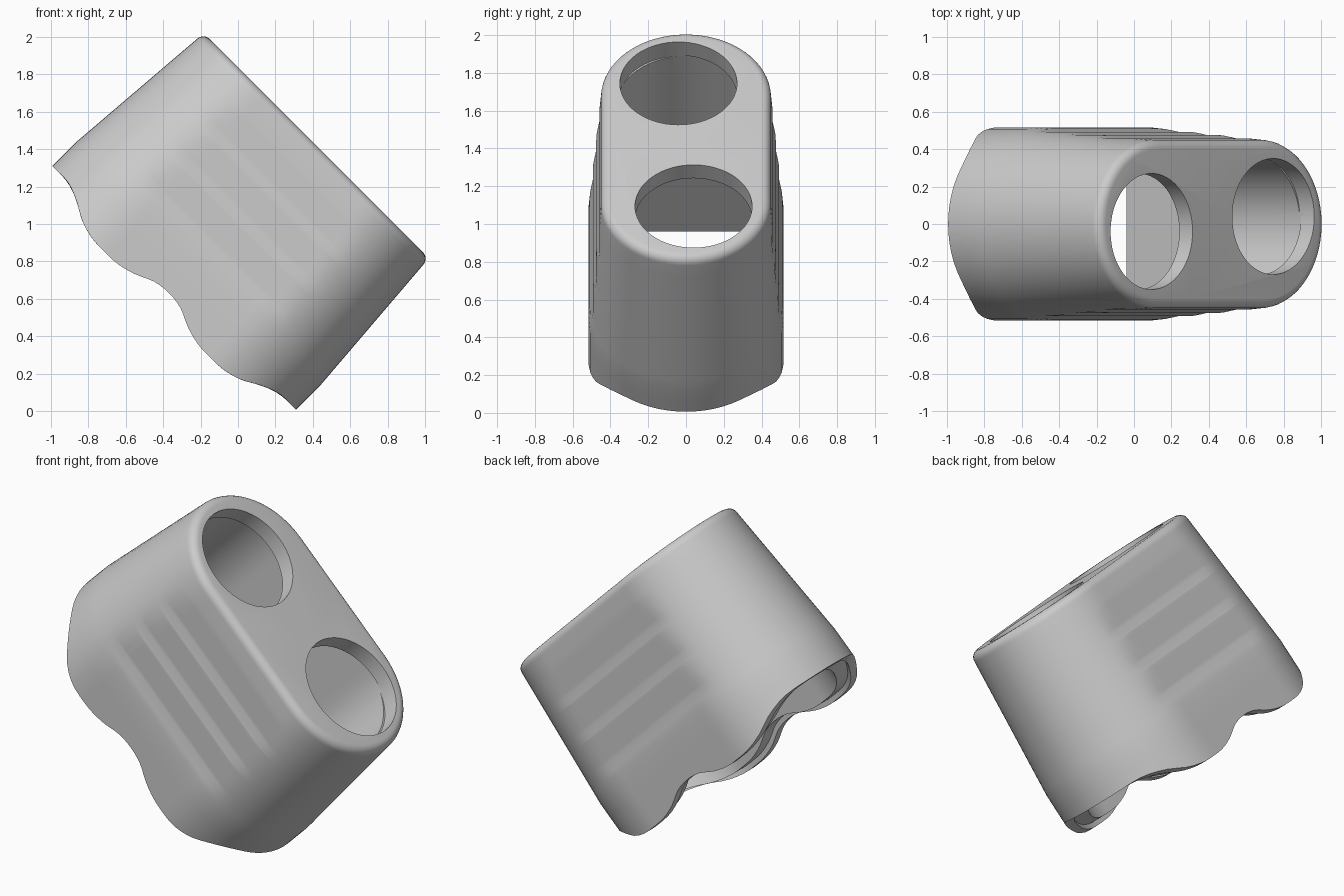
import bpy, bmesh
from math import pi, sin, cos, sqrt
from mathutils import Matrix, Vector

cube = bpy.data.objects.get("Cube")
if cube:
    bpy.data.objects.remove(cube)

STRAIGHT, TOP, PLATE, FILLET = 0.405, 1.30, 0.10, 0.05
RIM, LEDGE, CAVITY = 0.055, 0.03, 0.368
K = sqrt(0.5)
# local (length, width, height) leaned over by 45 degrees
LEAN = Matrix(((K, 0, K, -0.5), (0, 1, 0, 0), (-K, 0, K, 0.5), (0, 0, 0, 1)))

grey = bpy.data.materials.new("plain grey")
grey.use_nodes = True
grey.diffuse_color = (0.6, 0.6, 0.6, 1)
grey.node_tree.nodes["Principled BSDF"].inputs["Base Color"].default_value = (0.6, 0.6, 0.6, 1)


def make_object(name, bm):
    bmesh.ops.recalc_face_normals(bm, faces=bm.faces)
    bm.transform(LEAN)
    mesh = bpy.data.meshes.new(name)
    bm.to_mesh(mesh)
    bm.free()
    mesh.materials.append(grey)
    obj = bpy.data.objects.new(name, mesh)
    bpy.context.collection.objects.link(obj)
    return obj


def radius(w):
    """Drafted wall: wider towards the open end."""
    return 0.45 + 0.067 * min(1, max(0, (1.25 - w) / 0.85))


# grip bands: flat stretch, then a short step out to the drafted wall
BANDS = (1.15, 0.93, 0.71)
FLAT, STEP = 0.17, 0.05


def grip(w):
    for top in BANDS:
        if top - FLAT - 0.001 <= w <= top:
            return radius(top)
    return radius(w)


# height of the wavy open edge, every 0.1 from the middle outwards
WAVE = (0.185, 0.172, 0.128, 0.102, 0.097, 0.102, 0.13, 0.185, 0.222, 0.224, 0.222, 0.22)


def wave(s):
    i, t = divmod(abs(s) * 10, 1)
    i = int(i)
    a, b, c, d = WAVE[abs(i - 1)], WAVE[i], WAVE[i + 1], WAVE[min(i + 2, len(WAVE) - 1)]
    return b + t / 2 * (c - a + t * (2 * a - 5 * b + 4 * c - d + t * (3 * (b - c) + d - a)))


def outline(r, arc=32, side=24):
    pts = []
    for sign in (1, -1):
        for i in range(arc):
            a = -pi / 2 + pi * i / arc
            pts.append((sign * (STRAIGHT + r * cos(a)), sign * r * sin(a)))
        for i in range(side):
            pts.append((sign * STRAIGHT * (1 - 2 * i / side), sign * r))
    return pts


def level_ring(bm, r, w, limit=9):
    return [bm.verts.new((s, max(-limit, min(limit, y)), w)) for s, y in outline(r)]


def wavy_ring(bm, r, lift=0):
    return [bm.verts.new((s, y, wave(s) + lift)) for s, y in outline(r)]


# shell: rounded end, outer wall with grip, wavy rim, inner ledge, straight cavity
bm = bmesh.new()
rings = [level_ring(bm, radius(TOP) - FILLET + FILLET * cos(a), TOP - FILLET + FILLET * sin(a))
         for a in [pi / 2 * i / 6 for i in range(6, 0, -1)]]
levels = [1.25, 1.17]
for top in BANDS:
    levels += [top, top - 0.02, top - FLAT + 0.02, top - FLAT, top - FLAT - STEP + 0.002]
levels += [0.45, 0.4, 0.3]
rings += [level_ring(bm, radius(w), w, grip(w)) for w in levels]
bottom = radius(0)
rings += [wavy_ring(bm, bottom), wavy_ring(bm, bottom - RIM),
          wavy_ring(bm, bottom - RIM, LEDGE), wavy_ring(bm, CAVITY, LEDGE)]
rings += [level_ring(bm, CAVITY, w) for w in (0.4, 0.8, TOP - PLATE)]
for a, b in zip(rings, rings[1:]):
    n = len(a)
    for i in range(n):
        j = (i + 1) % n
        bm.faces.new((a[i], a[j], b[j], b[i]))
bm.faces.new(rings[0])
bm.faces.new(rings[-1])
shell = make_object("shell", bm)

# two round openings through the end plate
cutters = []
for name, side in (("upper", -1), ("lower", 1)):
    bm = bmesh.new()
    bmesh.ops.create_cone(bm, cap_ends=True, segments=64, radius1=0.31, radius2=0.31, depth=0.3,
                          matrix=Matrix.Translation((side * 0.46, side * 0.04, TOP + 0.04)))
    cutter = make_object(name + "_opening_cutter", bm)
    cutter.hide_render = True
    cutters.append(cutter)
    mod = shell.modifiers.new(name + " opening", 'BOOLEAN')
    mod.operation = 'DIFFERENCE'
    mod.solver = 'EXACT'
    mod.object = cutter

# bake the openings, then drop the cutters
graph = bpy.context.evaluated_depsgraph_get()
shell_mesh = bpy.data.meshes.new_from_object(shell.evaluated_get(graph))
shell.modifiers.clear()
shell.data = shell_mesh
for cutter in cutters:
    bpy.data.objects.remove(cutter)

# wall between the two compartments
bm = bmesh.new()
bmesh.ops.create_cube(bm, size=1)
low, high = 0.69, TOP - PLATE + 0.02
bmesh.ops.scale(bm, vec=Vector((0.08, 0.8, high - low)), verts=bm.verts)
bmesh.ops.translate(bm, vec=Vector((0, 0, (low + high) / 2)), verts=bm.verts)
make_object("divider", bm)

# smooth walls, crisp edges
bpy.ops.object.select_all(action='DESELECT')
shell.select_set(True)
bpy.context.view_layer.objects.active = shell
bpy.ops.object.shade_smooth_by_angle(angle=0.6)
